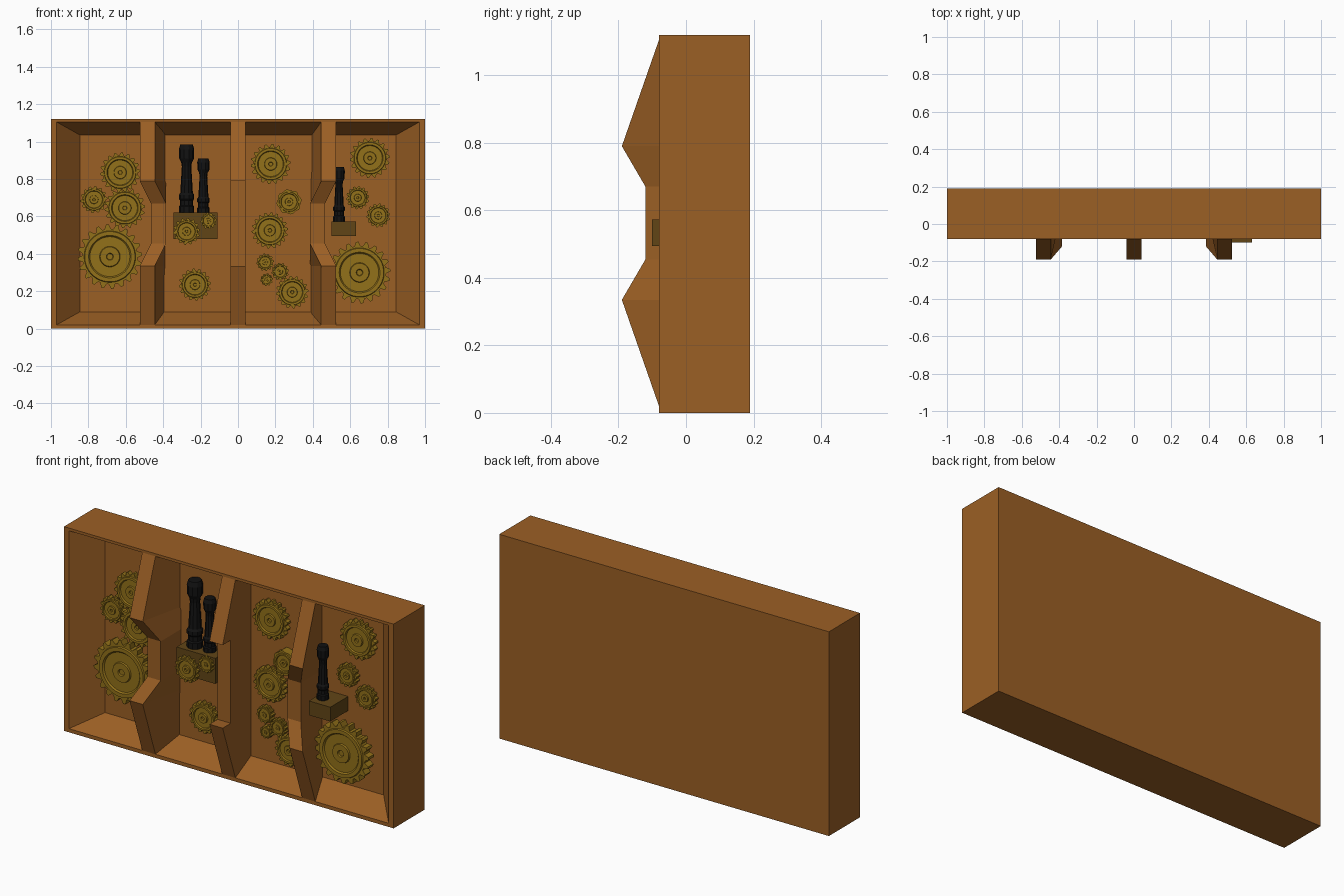
import bpy, bmesh
from math import sin, cos, pi

if "Cube" in bpy.data.objects:
    bpy.data.objects.remove(bpy.data.objects["Cube"])


def material(name, color):
    m = bpy.data.materials.new(name)
    m.diffuse_color = color
    m.use_nodes = True
    m.node_tree.nodes["Principled BSDF"].inputs["Base Color"].default_value = m.diffuse_color
    return m


WOOD = material("wood", (0.33, 0.115, 0.018, 1))
BRASS = material("brass", (0.29, 0.165, 0.01, 1))
DARK_BRASS = material("dark_brass", (0.12, 0.06, 0.008, 1))
BLACK = material("black", (0.006, 0.006, 0.006, 1))


def loft(name, rings, mat):
    """Skin a closed solid through equally long point rings, capping both ends."""
    bm = bmesh.new()
    loops = [[bm.verts.new(p) for p in ring] for ring in rings]
    n = len(loops[0])
    for a, b in zip(loops, loops[1:]):
        for i in range(n):
            j = (i + 1) % n
            bm.faces.new((a[i], a[j], b[j], b[i]))
    bm.faces.new(loops[0][::-1])
    bm.faces.new(loops[-1])
    bmesh.ops.recalc_face_normals(bm, faces=bm.faces)
    mesh = bpy.data.meshes.new(name)
    bm.to_mesh(mesh)
    bm.free()
    mesh.materials.append(mat)
    ob = bpy.data.objects.new(name, mesh)
    bpy.context.collection.objects.link(ob)
    return ob


def rect(x, y, z0, z1):
    return [(-x, y, z0), (x, y, z0), (x, y, z1), (-x, y, z1)]


def block(name, x0, x1, y0, y1, z0, z1, mat):
    loft(name, [[(x0, y, z0), (x1, y, z0), (x1, y, z1), (x0, y, z1)]
                for y in (y0, y1)], mat)


def divider(name, x, lean, stations):
    """Upright wall; each station is (z, front y, amount of sideways lean)."""
    w = 0.04
    rings = []
    for z, y, s in stations:
        f = x + lean * s
        rings.append([(x - w, 0.08, z), (x + w, 0.08, z),
                      (f + w, y, z), (f - w, y, z)])
    loft(name, rings, WOOD)


def gear(name, x, z, r, front, teeth, thick=0.035, root=0.86):
    """Toothed wheel facing -y with a recessed web and a raised hub."""
    n = teeth * 4
    shape = (1, 1, root, root)

    def ring(scale, y, toothed=False):
        pts = []
        for i in range(n):
            a = 2 * pi * (i + 0.5) / n
            q = r * scale * (shape[i % 4] if toothed else 1)
            pts.append((x + q * cos(a), y, z + q * sin(a)))
        return pts

    d = min(0.008, r * 0.1)
    loft(name, [ring(1, front + thick, True), ring(1, front + d, True),
                ring(0.80, front + d), ring(0.78, front), ring(0.66, front),
                ring(0.62, front + d), ring(0.32, front + d), ring(0.30, front),
                ring(0.11, front), ring(0.09, front + d)], BRASS)
    # axle back to the panel
    k = 8
    loft(name + "_axle", [[(x + 0.2 * r * cos(2 * pi * i / k), y,
                            z + 0.2 * r * sin(2 * pi * i / k)) for i in range(k)]
                          for y in (front + 2 * d, 0.07)], BRASS)


def lever(name, x, y, z, h, r):
    """Turned handle: collar, tapered shaft, flared grip."""
    profile = [(1, 0), (1, 0.10), (0.86, 0.12), (0.86, 0.19), (1, 0.21),
               (1, 0.27), (0.82, 0.30), (0.62, 0.68), (0.70, 0.74),
               (0.98, 0.80), (1, 0.93), (0.82, 1)]
    n = 10
    loft(name, [[(x + r * q * cos(2 * pi * i / n), y + r * q * sin(2 * pi * i / n),
                  z + h * t) for i in range(n)] for q, t in profile], BLACK)


# cabinet with a tapered recess
loft("cabinet", [rect(1, 0.19, 0, 1.12), rect(1, -0.08, 0, 1.12),
                 rect(0.97, -0.08, 0.02, 1.105), rect(0.845, 0.055, 0.09, 1.035)], WOOD)

# dividers
SIDE = [(1.105, -0.08, 1), (0.79, -0.19, 1), (0.67, -0.12, 0),
        (0.455, -0.12, 0), (0.335, -0.19, 1), (0.02, -0.08, 1)]
MIDDLE = [(1.105, -0.08, 0), (0.79, -0.19, 0), (0.79, -0.12, 0),
          (0.335, -0.12, 0), (0.335, -0.19, 0), (0.02, -0.08, 0)]
divider("left_divider", -0.425, -0.06, SIDE)
divider("right_divider", 0.425, 0.06, SIDE)
divider("middle_divider", 0, 0, MIDDLE)

# lever mounts and levers
block("left_lever_mount", -0.345, -0.11, -0.04, 0.07, 0.48, 0.62, DARK_BRASS)
block("right_lever_mount", 0.50, 0.63, -0.10, 0.07, 0.495, 0.573, DARK_BRASS)
lever("tall_lever", -0.275, 0.02, 0.615, 0.37, 0.041)
lever("middle_lever", -0.185, 0.02, 0.615, 0.295, 0.033)
lever("right_lever", 0.54, -0.035, 0.57, 0.295, 0.031)

# gears: x, z, radius, front y, teeth
GEARS = [
    (-0.63, 0.835, 0.107, -0.03, 18), (-0.77, 0.69, 0.072, 0.0, 14),
    (-0.605, 0.645, 0.108, -0.015, 18), (-0.685, 0.385, 0.172, -0.035, 20),
    (-0.275, 0.52, 0.072, -0.06, 14), (-0.158, 0.577, 0.044, -0.06, 12),
    (-0.23, 0.235, 0.086, 0.02, 16), (0.175, 0.88, 0.107, 0.02, 18),
    (0.17, 0.525, 0.097, 0.02, 18), (0.145, 0.355, 0.047, 0.015, 12),
    (0.225, 0.305, 0.047, 0.015, 12), (0.153, 0.262, 0.034, 0.015, 10),
    (0.29, 0.195, 0.087, 0.02, 16), (0.705, 0.912, 0.107, 0.02, 18),
    (0.64, 0.70, 0.062, 0.02, 14), (0.75, 0.605, 0.064, 0.025, 14),
    (0.65, 0.30, 0.165, -0.04, 20)]
for i, (x, z, r, y, t) in enumerate(GEARS):
    gear(f"gear_{i + 1}", x, z, r, y, t, 0.055 if r > 0.15 else 0.035)
gear("sprocket", 0.273, 0.678, 0.067, 0.0, 8, 0.055, 0.92)
